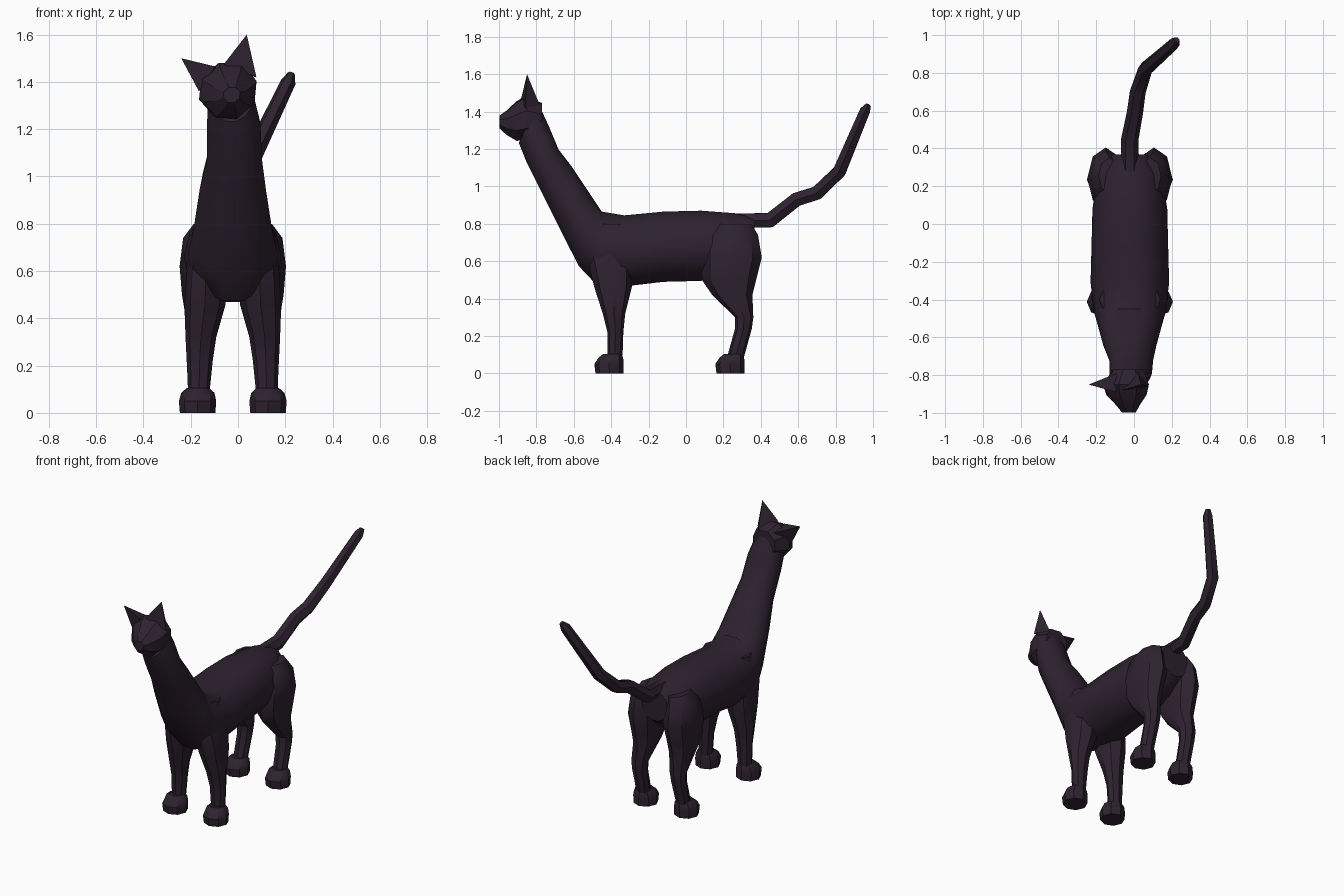
import bpy, bmesh, math
from mathutils import Vector

CX = -0.022  # body centre line

fur = bpy.data.materials.new("dark plum fur")
fur.diffuse_color = (0.027, 0.016, 0.029, 1)


def finish(name, bm, angle=35):
    bmesh.ops.recalc_face_normals(bm, faces=bm.faces)
    mesh = bpy.data.meshes.new(name)
    bm.to_mesh(mesh)
    bm.free()
    mesh.materials.append(fur)
    obj = bpy.data.objects.new(name, mesh)
    bpy.context.collection.objects.link(obj)
    bpy.ops.object.select_all(action='DESELECT')
    obj.select_set(True)
    bpy.context.view_layer.objects.active = obj
    bpy.ops.object.shade_smooth_by_angle(angle=math.radians(angle))
    return obj


def loft(name, rings, sides=12, angle=35):
    """Skin rings given as (centre, half axis u, half axis v)."""
    bm = bmesh.new()
    loops = []
    for c, u, v in rings:
        loops.append([bm.verts.new(Vector(c) + Vector(u) * math.cos(t) + Vector(v) * math.sin(t))
                      for t in (2 * math.pi * i / sides for i in range(sides))])
    for a, b in zip(loops, loops[1:]):
        for i in range(sides):
            j = (i + 1) % sides
            bm.faces.new((a[i], a[j], b[j], b[i]))
    bm.faces.new(loops[0])
    bm.faces.new(loops[-1])
    return finish(name, bm, angle)


# Torso and neck: top y, top z, bottom y, bottom z, half width, centre x
spine = [
    (0.37, 0.83, 0.36, 0.62, 0.10, CX),
    (0.27, 0.86, 0.25, 0.53, 0.17, CX),
    (0.08, 0.875, 0.08, 0.49, 0.198, CX),
    (-0.12, 0.87, -0.12, 0.485, 0.203, CX),
    (-0.33, 0.85, -0.29, 0.465, 0.208, CX),
    (-0.45, 0.87, -0.48, 0.47, 0.190, CX),
    (-0.51, 0.96, -0.575, 0.57, 0.168, CX),
    (-0.61, 1.11, -0.68, 0.78, 0.140, CX),
    (-0.68, 1.20, -0.765, 0.95, 0.116, -0.015),
    (-0.73, 1.32, -0.855, 1.13, 0.113, -0.018),
    (-0.79, 1.45, -0.895, 1.23, 0.095, -0.03),
]
loft("torso_and_neck", [
    ((x, (ty + by) / 2, (tz + bz) / 2), (w, 0, 0), (0, (ty - by) / 2, (tz - bz) / 2))
    for ty, tz, by, bz, w, x in spine], 14)

# Head, rolled to one side: x, y, z, half width, half height
roll = math.radians(18)
side = Vector((math.cos(roll), 0, math.sin(roll)))
up = Vector((-math.sin(roll), 0, math.cos(roll)))
skull = [
    (-0.030, -0.77, 1.36, 0.085, 0.09),
    (-0.043, -0.85, 1.365, 0.128, 0.122),
    (-0.040, -0.905, 1.35, 0.112, 0.112),
    (-0.032, -0.96, 1.34, 0.065, 0.068),
    (-0.027, -0.998, 1.345, 0.038, 0.034),
]
loft("head", [((x, y, z), side * w, up * h) for x, y, z, w, h in skull], 8, 30)


# Ears: pointed pyramids over a triangular base
def ear(name, tip, base):
    bm = bmesh.new()
    t = bm.verts.new(tip)
    b = [bm.verts.new(p) for p in base]
    for i in range(3):
        bm.faces.new((t, b[i], b[(i + 1) % 3]))
    bm.faces.new(b)
    finish(name, bm, 30)


ear("left_ear", (-0.24, -0.85, 1.50),
    [(-0.165, -0.86, 1.36), (-0.095, -0.89, 1.465), (-0.09, -0.79, 1.44)])
ear("right_ear", (0.037, -0.85, 1.60),
    [(-0.06, -0.88, 1.475), (0.078, -0.86, 1.42), (0.02, -0.78, 1.43)])

# Legs: height, front y, back y, inner offset, outer offset from centre line
front_leg = [
    (0.80, -0.46, -0.34, 0.06, 0.160),
    (0.62, -0.53, -0.28, 0.03, 0.195),
    (0.46, -0.49, -0.29, 0.03, 0.205),
    (0.32, -0.445, -0.325, 0.07, 0.200),
    (0.22, -0.42, -0.335, 0.085, 0.195),
    (0.07, -0.42, -0.34, 0.10, 0.188),
]
hind_leg = [
    (0.80, 0.16, 0.35, 0.05, 0.165),
    (0.74, 0.11, 0.385, 0.04, 0.210),
    (0.62, 0.08, 0.405, 0.03, 0.225),
    (0.50, 0.085, 0.375, 0.045, 0.215),
    (0.42, 0.14, 0.355, 0.06, 0.202),
    (0.30, 0.262, 0.36, 0.085, 0.196),
    (0.24, 0.262, 0.352, 0.092, 0.192),
    (0.07, 0.215, 0.305, 0.10, 0.190),
]
paw = [  # height, front and back y from the paw centre, inner, outer
    (0.105, -0.03, 0.065, 0.10, 0.195),
    (0.085, -0.055, 0.076, 0.078, 0.218),
    (0.05, -0.078, 0.078, 0.070, 0.228),
    (0.00, -0.072, 0.078, 0.074, 0.224),
]


def limb(name, s, rows, shift=0, sides=8):
    loft(name, [((CX + s * (i + o) / 2, (f + b) / 2 + shift, z),
                 ((o - i) / 2, 0, 0), (0, (b - f) / 2, 0))
                for z, f, b, i, o in rows], sides, 35)


for s, label in ((-1, "left"), (1, "right")):
    limb(label + "_front_leg", s, front_leg)
    limb(label + "_hind_leg", s, hind_leg)
    limb(label + "_front_paw", s, paw, -0.412)
    limb(label + "_hind_paw", s, paw, 0.235)

# Tail: bent tube, x, y, z, radius
path = [
    (CX, 0.26, 0.815, 0.045), (CX, 0.45, 0.82, 0.046), (0.005, 0.59, 0.93, 0.043),
    (0.02, 0.70, 0.965, 0.042), (0.06, 0.82, 1.08, 0.040),
    (0.213, 0.955, 1.40, 0.032), (0.226, 0.975, 1.435, 0.016),
]
points = [Vector(p[:3]) for p in path]
rings = []
for i, p in enumerate(points):
    d = (points[min(i + 1, len(points) - 1)] - points[max(i - 1, 0)]).normalized()
    u = d.cross(Vector((-1, 0, 0))).normalized()
    rings.append((p, d.cross(u) * path[i][3], u * path[i][3]))
loft("tail", rings, 6, 40)
